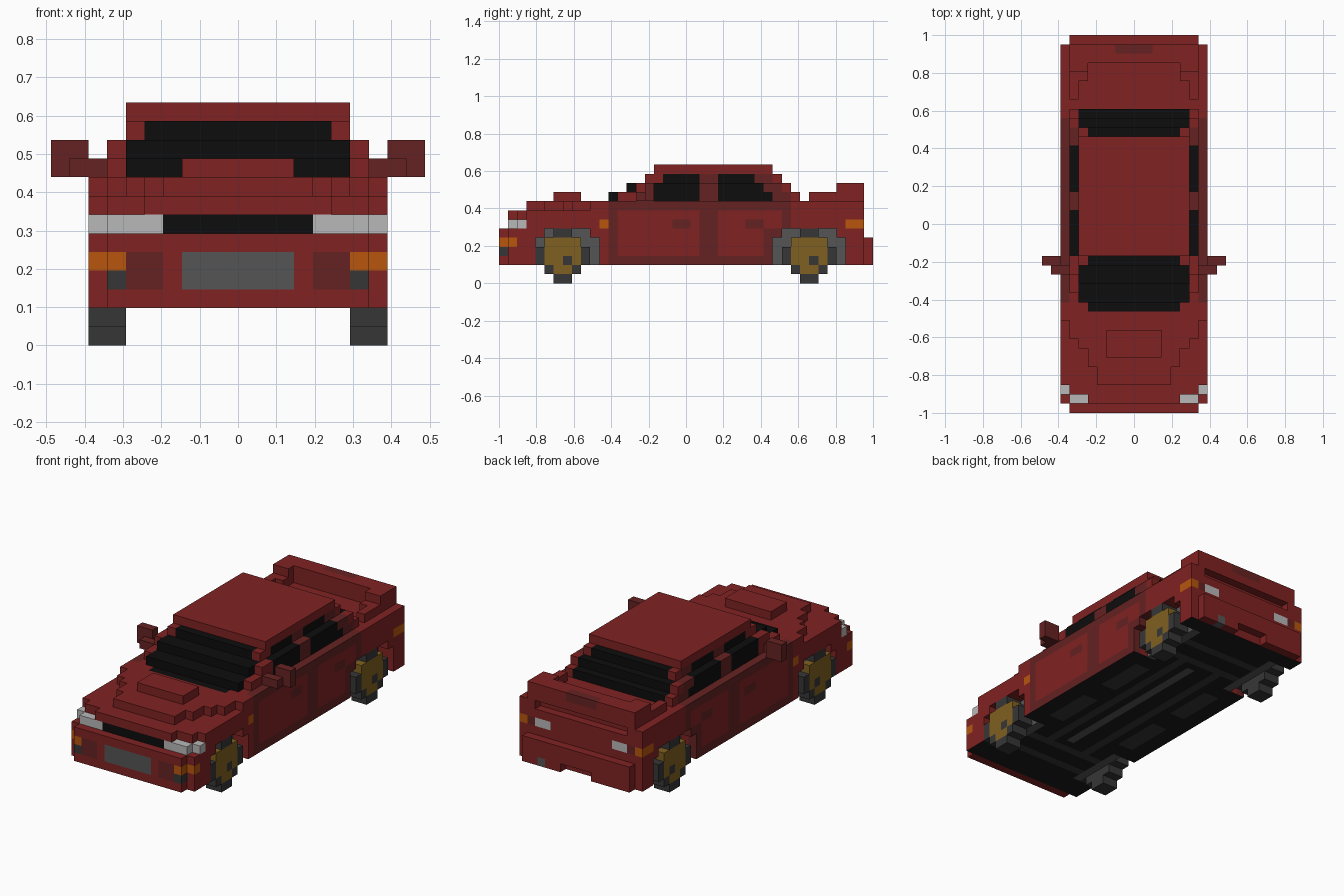
import bpy, bmesh, math
from mathutils import Vector

if "Cube" in bpy.data.objects:
    bpy.data.objects.remove(bpy.data.objects["Cube"])

V = 2 / 41          # block size: 41 blocks long, 16 wide, 13 tall
COLOURS = {
    "red": (.216, .016, .016), "dark_red": (.130, .016, .016),
    "black_glass": (.004, .004, .004), "white_lamp": (.48, .48, .48),
    "orange_lamp": (.48, .093, .004), "grey": (.091, .091, .091),
    "tyre_grey": (.037, .037, .037), "gold": (.216, .117, .014),
    "underbody_black": (.011, .011, .011)}
mats = {}
for name, rgb in COLOURS.items():
    mats[name] = bpy.data.materials.new(name)
    mats[name].diffuse_color = (*rgb, 1)

grid = {}           # block -> (part, colour)


def cells(x, y, z, sides=(1, -1)):
    for i in range(*x):
        for j in range(*y):
            for k in range(*z):
                for s in sides:
                    yield (i if s > 0 else -1 - i, j, k)


def fill(part, colour, x, y, z, sides=(1, -1)):
    for c in cells(x, y, z, sides):
        grid[c] = (part, colour)


def paint(part, colour, x, y, z, sides=(1, -1)):
    for c in cells(x, y, z, sides):
        if c in grid:
            grid[c] = (part, colour)


def carve(x, y, z, sides=(1, -1)):
    for c in cells(x, y, z, sides):
        grid.pop(c, None)


# Lower body and bumpers
fill("body", "red", (0, 8), (1, 40), (2, 9))
fill("front_bumper", "red", (0, 7), (0, 1), (2, 6))
fill("rear_bumper", "red", (0, 7), (40, 41), (2, 5))
# Stepped nose and bonnet edges
carve((7, 8), (1, 2), (6, 9))
carve((5, 8), (1, 2), (7, 9))
carve((7, 8), (2, 3), (7, 9))
for x0, y1 in ((0, 3), (4, 5), (5, 7), (6, 8), (7, 10)):
    carve((x0, 8), (1, y1), (8, 9))
fill("bonnet_scoop", "red", (0, 3), (6, 9), (9, 10))

# Cabin layers with windscreen and rear window
for z, w, y0, y1 in ((9, 7, 12, 33), (10, 7, 14, 32), (11, 6, 15, 31)):
    fill("cabin", "red", (0, w), (y0 + 1, y1), (z, z + 1))
    fill("windscreen", "black_glass", (0, w - 1), (y0, y0 + 3), (z, z + 1))
    fill("rear_window", "black_glass", (0, w - 1), (y1 - 2, y1), (z, z + 1))
carve((0, 6), (15, 16), (11, 12))
paint("windscreen", "black_glass", (0, 5), (11, 12), (8, 9))
paint("windscreen", "black_glass", (0, 6), (12, 14), (8, 9))
fill("roof", "red", (0, 6), (17, 30), (12, 13))
# Side windows and pillars
for z, x, fy, ry in ((9, 6, 17, 30), (10, 6, 17, 29), (11, 5, 18, 28)):
    paint("pillars", "dark_red", (x, x + 1), (22, 24), (z, z + 1))
    paint("pillars", "dark_red", (x, x + 1), (ry, ry + 2), (z, z + 1))
    paint("side_windows", "black_glass", (x, x + 1), (fy, 22), (z, z + 1))
    paint("side_windows", "black_glass", (x, x + 1), (24, ry), (z, z + 1))

# Raised boot rails and spoiler
fill("spoiler", "red", (6, 7), (34, 36), (9, 10))
fill("spoiler", "red", (5, 7), (36, 38), (9, 10))
fill("spoiler", "red", (5, 7), (37, 38), (10, 11))
fill("spoiler", "red", (0, 7), (38, 40), (9, 11))
paint("spoiler", "dark_red", (0, 2), (39, 40), (10, 11))
carve((0, 6), (39, 40), (8, 9))

# Doors, panels and handles
paint("doors", "dark_red", (7, 8), (12, 32), (2, 9))
paint("doors", "red", (7, 8), (13, 22), (3, 8))
paint("doors", "red", (7, 8), (24, 31), (3, 8))
paint("doors", "dark_red", (7, 8), (29, 31), (3, 6))
for y in (19, 27):
    paint("door_handles", "dark_red", (7, 8), (y, y + 2), (6, 7))

# Mirrors
fill("mirrors", "dark_red", (8, 10), (16, 17), (9, 11))
fill("mirrors", "dark_red", (7, 9), (15, 16), (9, 10))

# Front lamps, grille, number plate and vents
paint("grille", "black_glass", (0, 4), (1, 2), (6, 7))
paint("headlamps", "white_lamp", (4, 7), (1, 2), (6, 7))
paint("headlamps", "white_lamp", (7, 8), (2, 3), (6, 7))
paint("front_indicators", "orange_lamp", (6, 8), (0, 2), (4, 5))
paint("fog_lamps", "tyre_grey", (6, 7), (0, 1), (3, 4))
paint("front_vents", "dark_red", (4, 6), (0, 1), (3, 5))
paint("front_plate", "grey", (0, 3), (0, 1), (3, 5))
paint("side_indicators", "orange_lamp", (7, 8), (11, 12), (6, 7))
# Rear lamps, bumper notch and exhaust
paint("tail_indicators", "orange_lamp", (7, 8), (38, 40), (6, 7))
paint("tail_panel", "dark_red", (6, 7), (39, 40), (6, 7))
paint("tail_lamps", "white_lamp", (4, 6), (39, 40), (6, 7))
carve((0, 2), (40, 41), (2, 3))
paint("exhaust", "grey", (4, 5), (40, 41), (2, 3), (1,))

# Underbody rails and pans
paint("underbody", "tyre_grey", (2, 3), (9, 33), (2, 3))
paint("underbody", "grey", (0, 1), (10, 31), (2, 3), (1,))
paint("underbody", "tyre_grey", (4, 6), (13, 19), (2, 3))
paint("underbody", "tyre_grey", (4, 6), (22, 28), (2, 3))
for y in (5, 8, 32, 35):
    paint("underbody", "tyre_grey", (0, 5), (y, y + 1), (2, 3))

# Wheel wells and wheels
for c, y0, y1 in ((7, 4, 11), (34, 30, 38)):
    paint("wheel_wells", "grey", (5, 6), (y0, y1), (2, 6))
    carve((6, 8), (y0, y1), (2, 5))
    carve((6, 8), (y0 + 1, y1 - 1), (5, 6))
    for z, h in enumerate((1, 2, 3, 3, 2, 1)):
        fill("tyres", "tyre_grey", (6, 8), (c - h, c + h), (z, z + 1))
    for z, h in ((1, 1), (2, 2), (3, 2), (4, 2)):
        paint("rims", "gold", (7, 8), (c - h, c + h), (z, z + 1))
    paint("rims", "tyre_grey", (7, 8), (c, c + 1), (2, 3))


# Turn the exposed block sides into one clean mesh per part
def build(part):
    bm = bmesh.new()
    used, seen = [], {}

    def vert(p):
        key = tuple(round(a * 2) for a in p)
        if key not in seen:
            seen[key] = bm.verts.new((p[0] * V, (p[1] - 20.5) * V, p[2] * V))
        return seen[key]

    for cell, (owner, colour) in grid.items():
        if owner != part:
            continue
        mid = Vector(cell) + Vector((.5, .5, .5))
        for axis in range(3):
            for s in (1, -1):
                n = Vector((0, 0, 0))
                n[axis] = s
                if tuple(int(a) for a in Vector(cell) + n) in grid:
                    continue
                u, w = Vector((0, 0, 0)), Vector((0, 0, 0))
                u[(axis + 1) % 3] = .5
                w[(axis + 2) % 3] = .5 * s
                q = [mid + n * .5 + d for d in (-u - w, u - w, u + w, w - u)]
                face = bm.faces.new([vert(p) for p in q])
                col = colour
                # Floor faces are black
                if axis == 2 and s < 0 and cell[2] == 2 and 1 <= cell[1] < 40 \
                        and colour in ("red", "dark_red"):
                    col = "underbody_black"
                if col not in used:
                    used.append(col)
                face.material_index = used.index(col)
    bmesh.ops.dissolve_limit(bm, angle_limit=math.radians(1), verts=bm.verts[:],
                             edges=bm.edges[:], delimit={'MATERIAL'})
    mesh = bpy.data.meshes.new(part)
    bm.to_mesh(mesh)
    bm.free()
    for col in used:
        mesh.materials.append(mats[col])
    bpy.context.collection.objects.link(bpy.data.objects.new(part, mesh))


for part in sorted({p for p, _ in grid.values()}):
    build(part)

for m in bpy.data.materials:
    if m.users and not m.is_grease_pencil:
        m.use_nodes = True
        m.node_tree.nodes["Principled BSDF"].inputs["Base Color"].default_value = m.diffuse_color
